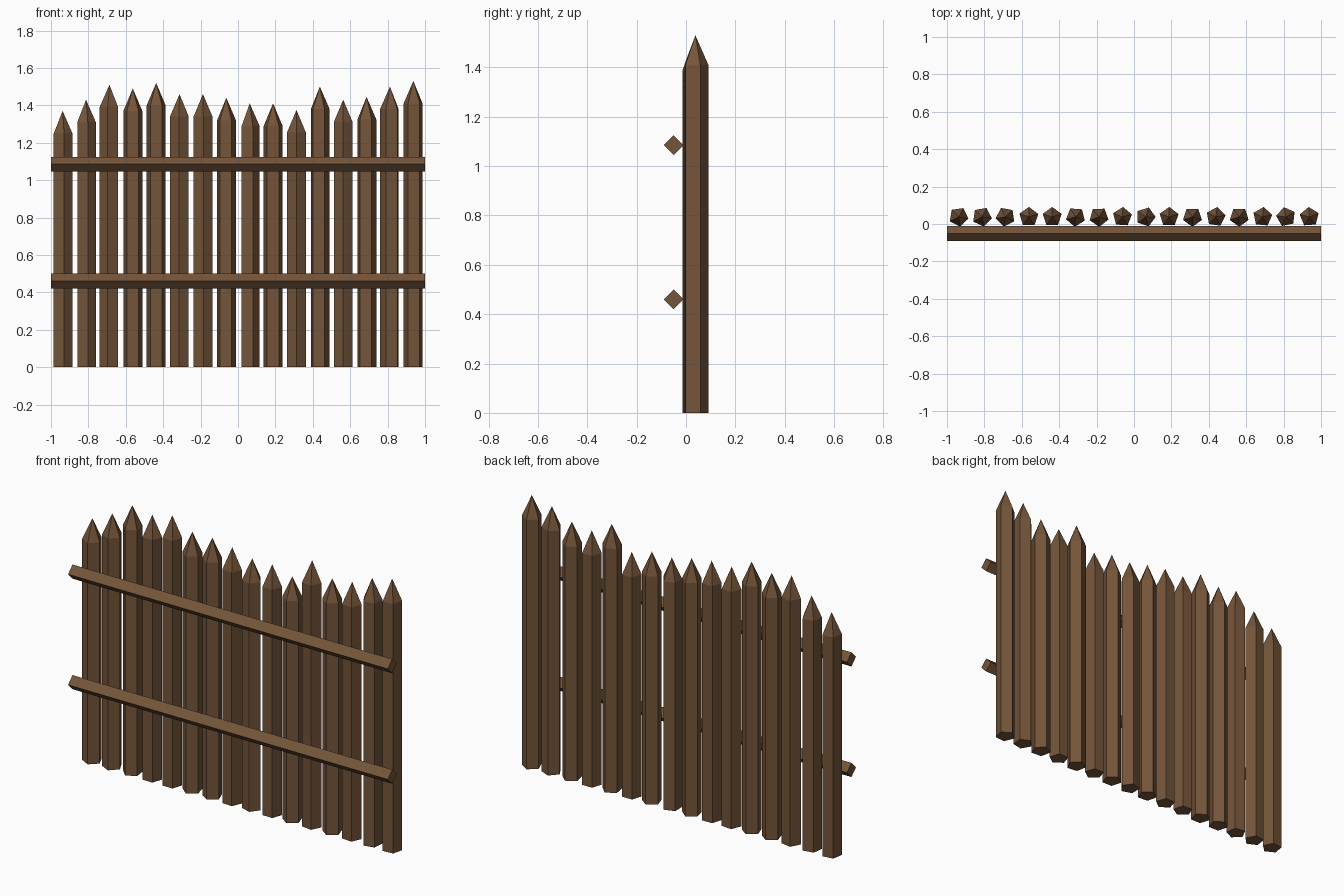
import bpy, bmesh
from math import radians, cos, sin, pi

cube = bpy.data.objects.get("Cube")
if cube:
    bpy.data.objects.remove(cube)

wood = bpy.data.materials.new("brown wood")
wood.use_nodes = True
WOOD = (0.175, 0.09, 0.042, 1)
wood.diffuse_color = WOOD
wood.node_tree.nodes["Principled BSDF"].inputs["Base Color"].default_value = WOOD


def finish(name, bm):
    bmesh.ops.recalc_face_normals(bm, faces=bm.faces)
    mesh = bpy.data.meshes.new(name)
    bm.to_mesh(mesh)
    bm.free()
    mesh.materials.append(wood)
    obj = bpy.data.objects.new(name, mesh)
    bpy.context.collection.objects.link(obj)
    return obj


def stake(name, x, y, tip, turn, radius=0.053, point=0.12):
    """Five-sided upright with a pyramid point; turn is measured from the front."""
    bm = bmesh.new()
    angles = [radians(turn - 90) + i * 2 * pi / 5 for i in range(5)]
    ring = [bm.verts.new((radius * cos(a), radius * sin(a), 0)) for a in angles]
    base = bm.faces.new(ring)
    top = bmesh.ops.extrude_face_region(bm, geom=[base])["geom"]
    cap = next(g for g in top if isinstance(g, bmesh.types.BMFace))
    bmesh.ops.translate(bm, vec=(0, 0, tip - point), verts=cap.verts[:])
    peak = bmesh.ops.poke(bm, faces=[cap])["verts"][0]
    peak.co.z = tip
    bm.faces.ensure_lookup_table()
    if not any(all(v.co.z == 0 for v in f.verts) for f in bm.faces):
        bm.faces.new(ring)
    finish(name, bm).location = (x, y, 0)


def rail(name, y, z, half=0.04):
    """Square bar set on its edge, running the full width."""
    bm = bmesh.new()
    ring = [bm.verts.new((-1, dy * half, dz * half))
            for dy, dz in ((1, 0), (0, 1), (-1, 0), (0, -1))]
    end = bm.faces.new(ring)
    far = bmesh.ops.extrude_face_region(bm, geom=[end])["geom"]
    verts = [g for g in far if isinstance(g, bmesh.types.BMVert)]
    bmesh.ops.translate(bm, vec=(2, 0, 0), verts=verts)
    if not any(all(v.co.x < 0 for v in f.verts) for f in bm.faces):
        bm.faces.new(ring)
    finish(name, bm).location = (0, y, z)


# Stakes: tip height and turn of each, from right to left
stakes = [(1.37, 8), (1.43, 10), (1.51, -10), (1.49, 35), (1.52, 36), (1.46, -4),
          (1.46, 2), (1.44, 32), (1.41, 18), (1.41, 35), (1.375, 0), (1.50, 28),
          (1.43, 0), (1.445, 30), (1.50, -24), (1.53, 40)]
for i, (tip, turn) in enumerate(stakes):
    stake(f"stake_{i + 1}", -0.9375 + 0.125 * i, 0.038, tip, turn)

# Cross rails on the front
rail("upper_rail", -0.05, 1.085)
rail("lower_rail", -0.05, 0.46)
